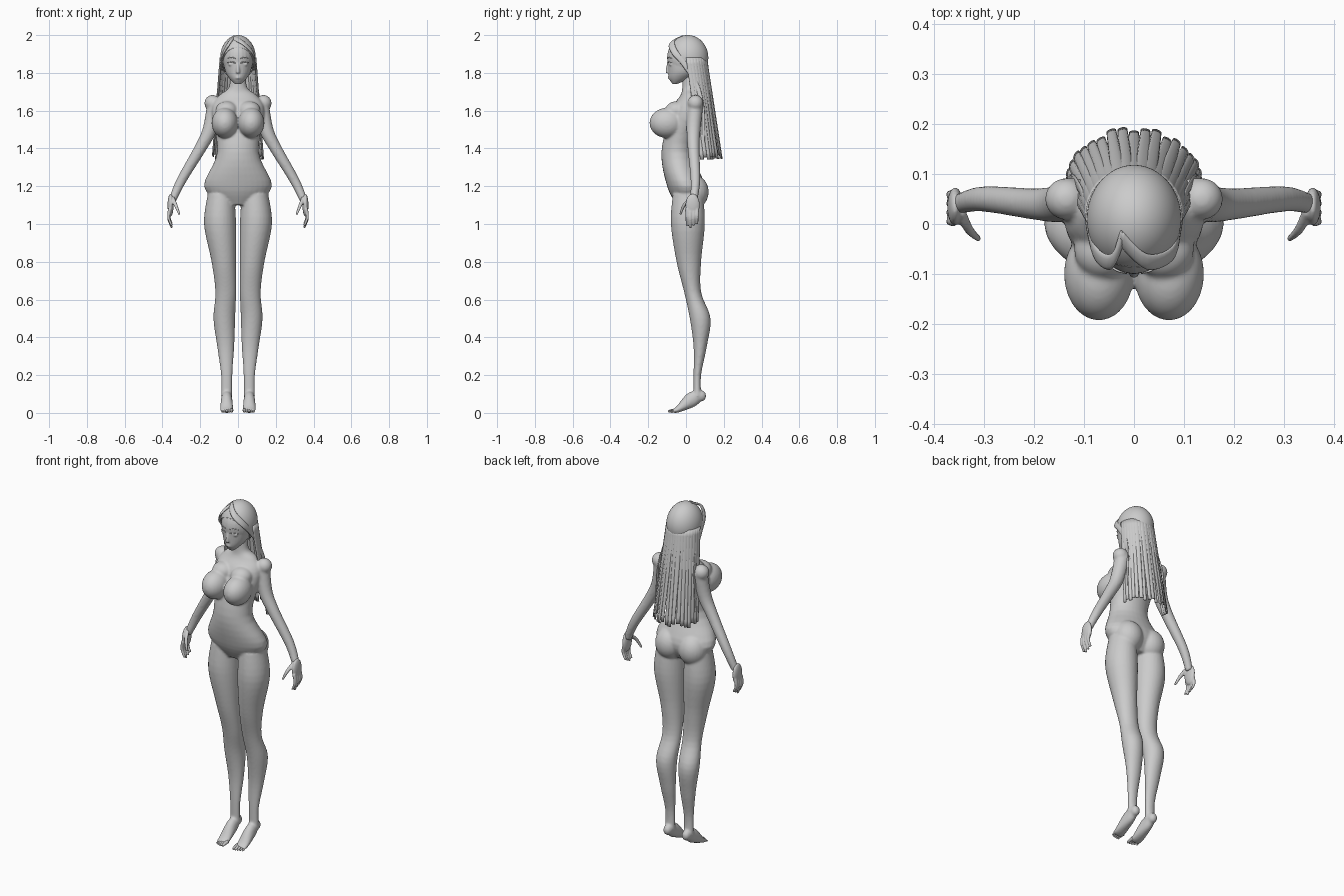
import bpy, bmesh, math, random
from mathutils import Vector, Matrix

random.seed(4)
cube = bpy.data.objects.get("Cube")
if cube:
    bpy.data.objects.remove(cube, do_unlink=True)

grey = bpy.data.materials.new("plain_grey")
grey.use_nodes = True
colour = (.6, .6, .6, 1)
grey.diffuse_color = colour
grey.node_tree.nodes["Principled BSDF"].inputs["Base Color"].default_value = colour


def smooth_path(keys, steps):
    """Hermite interpolation of ring tuples (x, y, z, radius_u, radius_v)."""
    rings = [Vector(key) for key in keys]
    last = len(rings) - 1
    slopes = [(rings[min(i + 1, last)] - rings[max(i - 1, 0)]) / 2 for i in range(last + 1)]
    result = []
    for i in range(last):
        start, end = rings[i], rings[i + 1]
        for k in range(steps):
            t = k / steps
            ease = t * t * (3 - 2 * t)
            result.append(start.lerp(end, ease)
                          + slopes[i] * t * (1 - t) ** 2
                          - slopes[i + 1] * t * t * (1 - t))
    return result + [rings[last]]


def tube(bm, keys, side=None, sides=20, steps=5):
    """Closed loft; rings stay level unless a side axis is given."""
    rings = smooth_path(keys, steps)
    centres = [Vector(ring[:3]) for ring in rings]
    last = len(rings) - 1
    loops = []
    for i, ring in enumerate(rings):
        u, v = Vector((1, 0, 0)), Vector((0, 1, 0))
        if side:
            tangent = centres[min(i + 1, last)] - centres[max(i - 1, 0)]
            u = Vector(side).normalized()
            v = tangent.cross(u).normalized()
        loop = []
        for k in range(sides):
            angle = math.tau * k / sides
            offset = u * math.cos(angle) * ring[3] + v * math.sin(angle) * ring[4]
            loop.append(bm.verts.new(centres[i] + offset))
        loops.append(loop)
    for lower, upper in zip(loops, loops[1:]):
        for k in range(sides):
            n = (k + 1) % sides
            bm.faces.new((lower[k], lower[n], upper[n], upper[k]))
    bm.faces.new(loops[0][::-1])
    bm.faces.new(loops[last])


def taper(points, start, end, squash=1):
    """Rings along a path whose radius runs evenly from start to end."""
    rings = []
    for i, point in enumerate(points):
        radius = start + (end - start) * i / (len(points) - 1)
        rings.append((*point, radius, radius * squash))
    return rings


def ball(bm, centre, size, segments=24):
    matrix = Matrix.Translation(centre) @ Matrix.Diagonal((*size, 1))
    bmesh.ops.create_uvsphere(bm, u_segments=segments, v_segments=segments,
                              radius=1, matrix=matrix)


def level(rows):
    """Rows of (height, inner, outer, front, back) become level rings."""
    return [((inner + outer) / 2, (front + back) / 2, z, (outer - inner) / 2, (back - front) / 2)
            for z, inner, outer, front, back in rows]


def centred(rows):
    """Rows of (height, half width, front, back) become level rings."""
    return level([(z, -width, width, front, back) for z, width, front, back in rows])


def flip(rings, s):
    return [(s * ring[0], *ring[1:]) for ring in rings]


def finish(name, bm, voxel=0, soften=0):
    """Make the object; a voxel size fuses overlapping parts into one skin."""
    bmesh.ops.recalc_face_normals(bm, faces=bm.faces)
    mesh = bpy.data.meshes.new(name)
    bm.to_mesh(mesh)
    bm.free()
    mesh.materials.append(grey)
    for polygon in mesh.polygons:
        polygon.use_smooth = True
    obj = bpy.data.objects.new(name, mesh)
    bpy.context.collection.objects.link(obj)
    if voxel:
        fuse = obj.modifiers.new("fuse", 'REMESH')
        fuse.mode = 'VOXEL'
        fuse.voxel_size = voxel
        fuse.use_smooth_shade = True
        blend = obj.modifiers.new("blend", 'SMOOTH')
        blend.factor = .5
        blend.iterations = soften
    return obj


# Torso and neck, fused with the limbs
body = bmesh.new()
tube(body, centred([
    (1.1, .08, -.05, .06), (1.2, .18, -.1, .1), (1.38, .11, -.13, .04),
    (1.6, .14, -.08, .1), (1.68, .1, -.03, .08), (1.72, .05, -.02, .06),
    (1.8, .04, -.02, .06)]), sides=32)

leg = level([
    (1.16, .02, .16, -.07, .09), (1, .01, .18, -.08, .1), (.8, .01, .14, -.05, .08),
    (.64, .01, .12, -.01, .08), (.5, .015, .13, .02, .13), (.35, .02, .11, .04, .11),
    (.2, .03, .09, .04, .08), (.09, .03, .09, .04, .08)])
foot = [(.06, .08, .1, .024, .025), (.06, .03, .07, .03, .04),
        (.06, -.04, .02, .035, .018), (.06, -.07, .01, .03, .01)]
arm = taper([(.12, .05, 1.64), (.15, .04, 1.5), (.2, .04, 1.4), (.3, .05, 1.23),
             (.35, .04, 1.12)], .043, .02)
thumb = taper([(.35, .03, 1.14), (.33, -.01, 1.1), (.31, -.03, 1.05)], .014, .006)

for s, label in ((1, "left"), (-1, "right")):
    # Legs, feet, seat and bust
    tube(body, flip(leg, s), sides=28)
    tube(body, flip(foot, s), side=(1, 0, 0))
    ball(body, (s * .06, .08, .09), (.025, .027, .03))
    ball(body, (s * .075, .04, 1.17), (.08, .08, .09))
    ball(body, (s * .07, -.1, 1.535), (.07, .093, .08))
    ball(body, (s * .06, -.05, 1.6), (.06, .06, .05))
    # Arms and shoulders
    ball(body, (s * .135, .05, 1.64), (.043, .042, .043))
    tube(body, flip(arm, s), side=(0, 1, 0))

    # Hand with four fingers and a thumb
    hand = bmesh.new()
    ball(hand, (s * .357, .035, 1.1), (.016, .038, .06))
    tube(hand, flip(thumb, s), side=(0, 1, 0), sides=12)
    for k in range(4):
        y = .005 + k * .018
        reach = .1 - abs(k - 1) * .01
        finger = taper([(.36, y, 1.08), (.367, y, 1.08 - reach / 2), (.35, y, 1.08 - reach)],
                       .01, .006)
        tube(hand, flip(finger, s), side=(0, 1, 0), sides=12)
    finish(label + "_hand", hand, voxel=.004, soften=2)

    # Toes, largest on the inside
    toes = bmesh.new()
    for k in range(5):
        x, radius = .034 + k * .0125, .01 - k * .001
        tip = -.094 + k * k * .001
        toe = taper([(x, -.05, .015), (x, tip + .01, radius), (x, tip, radius * .6)],
                    radius, radius / 2)
        tube(toes, flip(toe, s), side=(1, 0, 0), sides=12)
    finish(label + "_toes", toes)
finish("body", body, voxel=.006, soften=8)

# Head with jaw, nose, lips, eyes and ears
head = bmesh.new()
ball(head, (0, 0, 1.88), (.083, .1, .11))
tube(head, centred([(1.74, .015, -.07, -.05), (1.77, .045, -.09, .02),
                    (1.81, .068, -.095, .07), (1.88, .08, -.1, .1)]), sides=32)
tube(head, taper([(0, -.09, 1.86), (0, -.098, 1.82), (0, -.096, 1.8)], .007, .011), side=(1, 0, 0))
for z in (1.772, 1.779):
    ball(head, (0, -.088, z), (.015, .008, .004))
for s in (1, -1):
    ball(head, (s * .034, -.08, 1.846), (.018, .01, .011))
    ball(head, (s * .083, .03, 1.84), (.012, .016, .028))
finish("head", head, voxel=.004, soften=3)

# Upper lashes and brows
lashes = bmesh.new()
for s in (1, -1):
    for z in (1.853, 1.877):
        tube(lashes, taper([(s * .014, -.097, z), (s * .035, -.092, z + .005),
                            (s * .056, -.076, z)], .003, .002), side=(0, 0, 1), sides=8)
finish("lashes_and_brows", lashes)

# Scalp hair, trimmed around the face and under the nape
cap = bmesh.new()
ball(cap, (0, .01, 1.88), (.094, .108, .12), segments=48)
for point, keep in (((0, -.09, 1.94), (0, 1.4, 1)), ((0, 0, 1.78), (0, 0, 1))):
    bmesh.ops.bisect_plane(cap, geom=cap.verts[:] + cap.edges[:] + cap.faces[:],
                           plane_co=point, plane_no=keep, clear_inner=True)
shell = finish("hair_cap", cap).modifiers.new("thickness", 'SOLIDIFY')
shell.thickness = .006

# Swept locks framing the face from an off-centre parting
locks = bmesh.new()
for s in (1, -1):
    path = [(-.025, -.03, 1.985), (s * .035 - .01, -.075, 1.96), (s * .075, -.06, 1.91),
            (s * .09, -.01, 1.85), (s * .1, .05, 1.75), (s * .12, .09, 1.6), (s * .13, .09, 1.36)]
    tube(locks, taper(path, .022, .009, squash=.3), side=(0, .8, .6), sides=12)
finish("face_locks", locks)

# Long strands fanned around the back
strands = bmesh.new()
count = 19
for k in range(count):
    angle = math.pi * (k / (count - 1) - .5)
    across, behind = math.sin(angle), math.cos(angle)
    length = random.uniform(.51, .54)
    depth = random.uniform(.005, .018)
    path = []
    for step in range(5):
        t = step / 4
        path.append(((.09 + .043 * t) * across,
                     .015 + .07 * t + (.09 + depth * t) * behind,
                     1.88 - length * t))
    tube(strands, taper(path, .016, .01, squash=.45), side=(behind, -across, 0), sides=12, steps=3)
finish("back_strands", strands)
